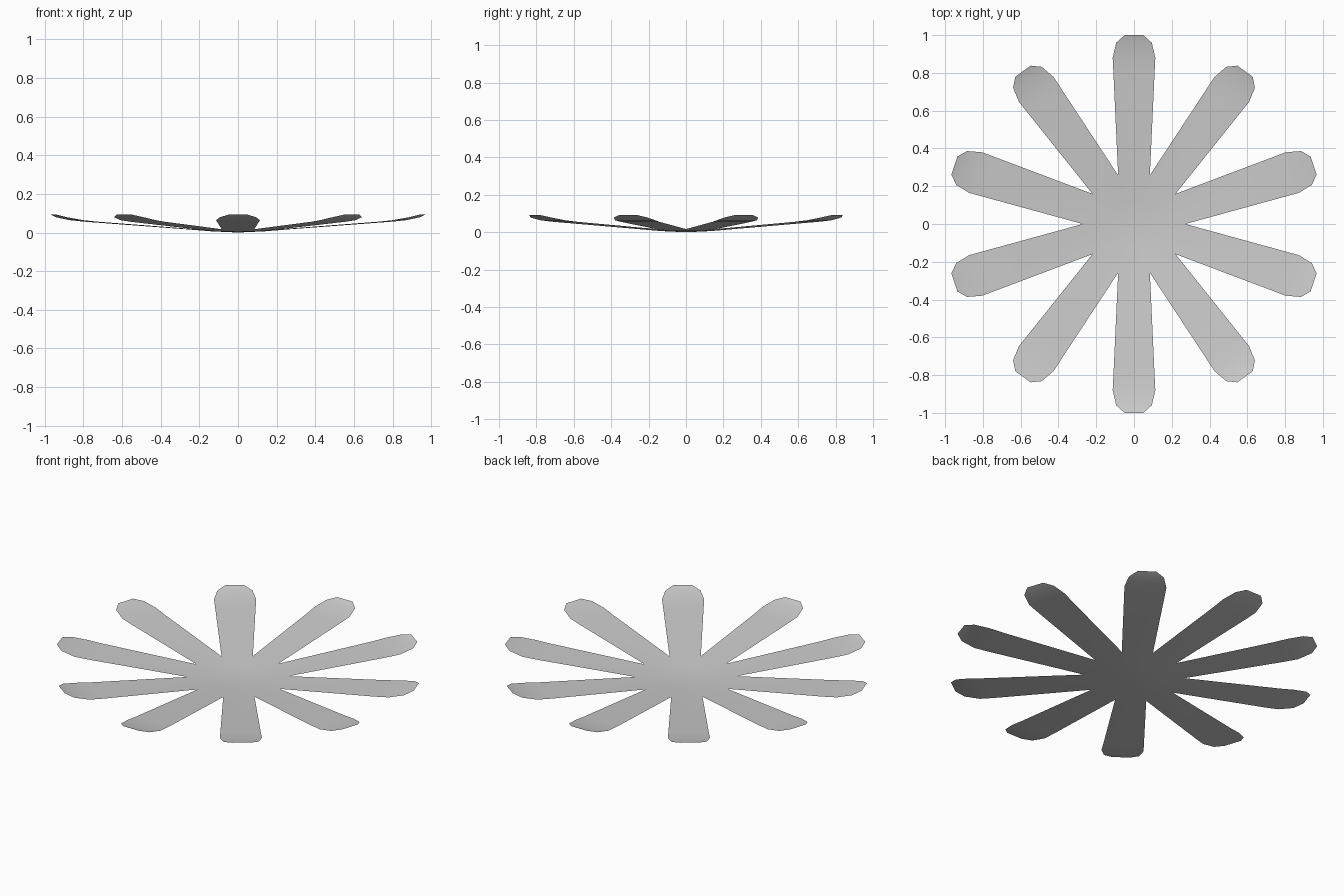
import bpy
import bmesh
import math
from mathutils import Matrix

cube = bpy.data.objects.get("Cube")
if cube:
    bpy.data.objects.remove(cube, do_unlink=True)

PETALS = 10
STEP = 2 * math.pi / PETALS

# One petal: distance along its axis, half width, height
ROWS = [
    (0.13, 0.13 * math.tan(STEP / 2), 0.006),
    (0.258, 0.258 * math.tan(STEP / 2), 0.017),
    (0.80, 0.109, 0.056),
    (0.88, 0.113, 0.064),
    (0.96, 0.094, 0.079),
    (1.00, 0.05, 0.092),
]

# Flat grey colour
grey = bpy.data.materials.new("petal grey")
grey.use_nodes = True
colour = (0.6, 0.6, 0.6, 1.0)
grey.diffuse_color = colour
grey.node_tree.nodes["Principled BSDF"].inputs["Base Color"].default_value = colour

# Thin sheet: a wedge of the hub plus a petal, repeated around the centre
bm = bmesh.new()
for i in range(PETALS):
    turn = Matrix.Rotation(math.pi / 2 + i * STEP, 3, 'Z')
    centre = bm.verts.new((0, 0, 0))
    pairs = []
    for u, w, z in ROWS:
        right, left = [bm.verts.new((u, s * w, z)) for s in (-1, 1)]
        pairs.append((right, left))
    bm.faces.new((centre, *pairs[0]))
    for (a, b), (c, d) in zip(pairs, pairs[1:]):
        bm.faces.new((a, c, d, b))
    new_verts = [centre] + [v for pair in pairs for v in pair]
    bmesh.ops.transform(bm, matrix=turn.to_4x4(), verts=new_verts)

# Join the wedges into one hub
bmesh.ops.remove_doubles(bm, verts=bm.verts[:], dist=0.001)
for face in bm.faces:
    face.smooth = True

mesh = bpy.data.meshes.new("flower_petals")
bm.to_mesh(mesh)
bm.free()
mesh.materials.append(grey)
flower = bpy.data.objects.new("flower_petals", mesh)
bpy.context.collection.objects.link(flower)
